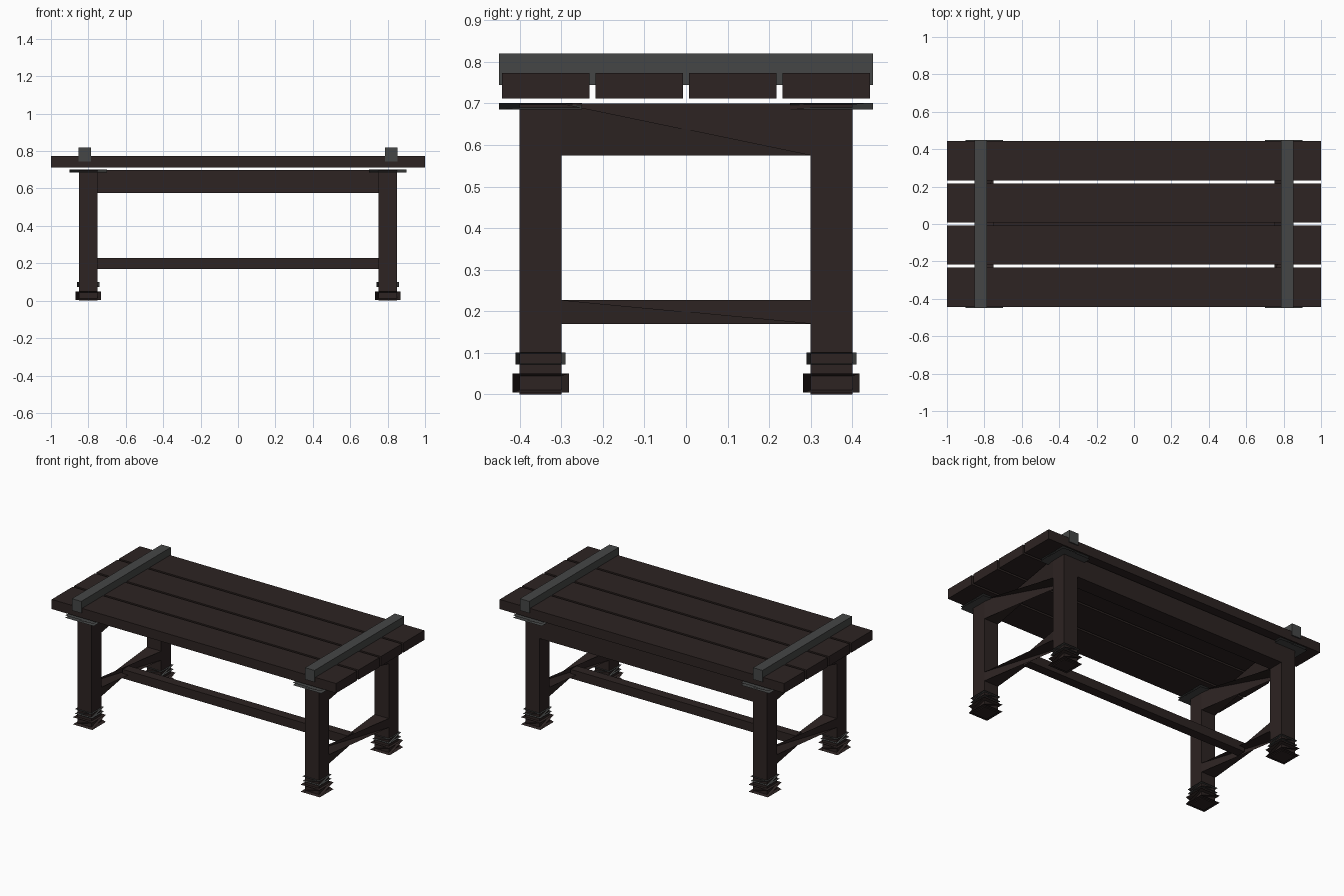
import bpy
import bmesh

cube = bpy.data.objects.get("Cube")
if cube:
    bpy.data.objects.remove(cube, do_unlink=True)


def material(name, color):
    mat = bpy.data.materials.new(name)
    mat.use_nodes = True
    mat.diffuse_color = color
    bsdf = next(n for n in mat.node_tree.nodes if n.type == 'BSDF_PRINCIPLED')
    bsdf.inputs["Base Color"].default_value = color
    bsdf.inputs["Roughness"].default_value = 0.8
    return mat


WOOD = material("dark_wood", (0.026, 0.017, 0.016, 1))
METAL = material("grey_metal", (0.06, 0.062, 0.061, 1))


def finish(name, bm, mat):
    bmesh.ops.recalc_face_normals(bm, faces=bm.faces)
    mesh = bpy.data.meshes.new(name)
    bm.to_mesh(mesh)
    bm.free()
    mesh.materials.append(mat)
    obj = bpy.data.objects.new(name, mesh)
    bpy.context.collection.objects.link(obj)
    return obj


def box(name, xs, ys, zs, mat):
    """Plain box between pairs of limits."""
    bm = bmesh.new()
    bmesh.ops.create_cube(bm, size=1)
    for v in bm.verts:
        v.co = [lim[0] if c < 0 else lim[1] for c, lim in zip(v.co, (xs, ys, zs))]
    return finish(name, bm, mat)


def twisted(name, start, end, mat):
    """Block whose end section is joined to its start one corner further on."""
    bm = bmesh.new()
    a = [bm.verts.new(p) for p in start]
    b = [bm.verts.new(p) for p in end]
    bm.faces.new(a)
    bm.faces.new(b)
    for i in range(4):
        j, k = (i + 1) % 4, (i + 2) % 4
        bm.faces.new((a[i], a[j], b[k]))
        bm.faces.new((a[i], b[k], b[j]))
    return finish(name, bm, mat)


def collar(name, x, y, half, z0, z1, mat):
    """Square twisted collar around a leg."""
    ring = [(x - half, y - half), (x + half, y - half),
            (x + half, y + half), (x - half, y + half)]
    twisted(name, [(*p, z0) for p in ring], [(*p, z1) for p in ring], mat)


def end_beam(name, x, z0, z1):
    """Twisted beam between the front and back legs of one end."""
    ring = [(x + 0.05, z1), (x + 0.05, z0), (x - 0.05, z0), (x - 0.05, z1)]
    twisted(name, [(px, -0.3, pz) for px, pz in ring],
            [(px, 0.3, pz) for px, pz in ring], WOOD)


# Table top planks
for i in range(4):
    y = (i - 1.5) * 0.225
    box(f"plank_{i + 1}", (-1, 1), (y - 0.105, y + 0.105), (0.712, 0.773), WOOD)

# Each end: strap, beams and legs with their collars
for side, x in (("right", -0.82), ("left", 0.82)):
    box(f"{side}_strap", (x - 0.033, x + 0.033), (-0.45, 0.45), (0.745, 0.82), METAL)

for side, x in (("right", -0.8), ("left", 0.8)):
    end_beam(f"{side}_end_apron", x, 0.575, 0.70)
    end_beam(f"{side}_end_stretcher", x, 0.17, 0.227)
    for depth, y in (("front", -0.35), ("back", 0.35)):
        leg = f"{depth}_{side}"
        box(f"{leg}_leg", (x - 0.05, x + 0.05), (y - 0.05, y + 0.05), (0, 0.70), WOOD)
        collar(f"{leg}_top_plate", x, y, 0.1, 0.686, 0.701, METAL)
        collar(f"{leg}_band", x, y, 0.06, 0.072, 0.101, METAL)
        collar(f"{leg}_foot", x, y, 0.068, 0.005, 0.05, WOOD)

# Long beams
box("back_apron", (-0.75, 0.75), (0.30, 0.40), (0.575, 0.70), WOOD)
box("long_stretcher", (-0.79, 0.79), (-0.03, 0.03), (0.17, 0.227), WOOD)
